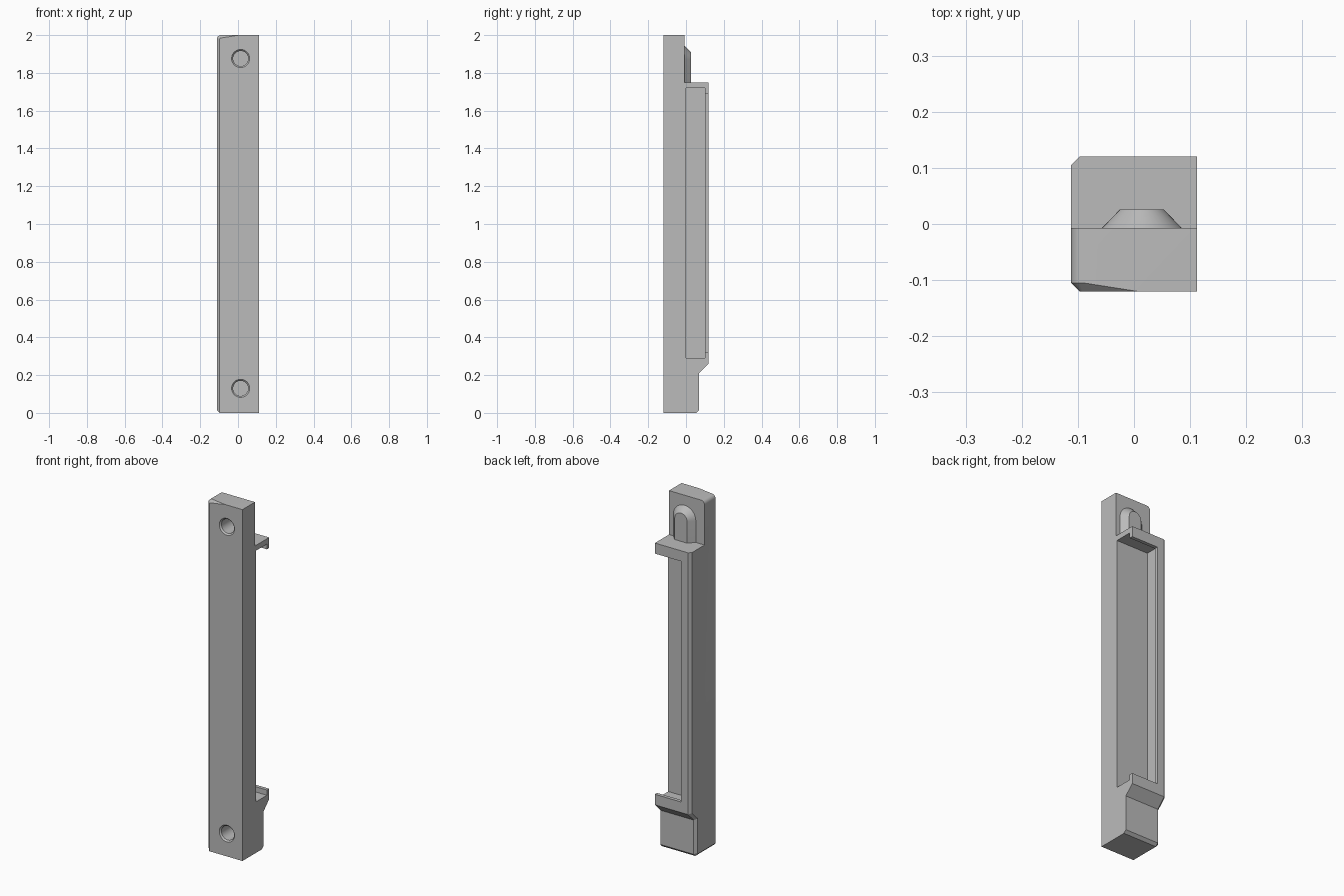
import bpy
import bmesh
import math
from mathutils import Vector

cube = bpy.data.objects.get("Cube")
if cube:
    bpy.data.objects.remove(cube, do_unlink=True)

grey = bpy.data.materials.new("plain_grey")
grey.use_nodes = True
COLOUR = (0.5, 0.5, 0.5, 1)
grey.diffuse_color = COLOUR
grey.node_tree.nodes["Principled BSDF"].inputs["Base Color"].default_value = COLOUR

HALF = 0.112      # half width
FRONT, BACK = -0.12, 0.12
TOP_BACK = -0.007  # rear face of the upper tab
HOLE_X = 0.014


def make_object(name, bm):
    bmesh.ops.recalc_face_normals(bm, faces=bm.faces)
    mesh = bpy.data.meshes.new(name)
    bm.to_mesh(mesh)
    bm.free()
    mesh.materials.append(grey)
    obj = bpy.data.objects.new(name, mesh)
    bpy.context.collection.objects.link(obj)
    return obj


def loft(name, rings):
    """Closed solid through matching rings of points."""
    bm = bmesh.new()
    loops = [[bm.verts.new(p) for p in ring] for ring in rings]
    for a, b in zip(loops, loops[1:]):
        for i in range(len(a)):
            j = (i + 1) % len(a)
            bm.faces.new((a[i], a[j], b[j], b[i]))
    bm.faces.new(loops[0])
    bm.faces.new(loops[-1])
    return make_object(name, bm)


def box(name, x, y, z):
    return loft(name, [[(px, y[0], z[0]), (px, y[1], z[0]),
                        (px, y[1], z[1]), (px, y[0], z[1])] for px in x])


def combine(target, tool, operation):
    tool.hide_render = True
    mod = target.modifiers.new(tool.name, 'BOOLEAN')
    mod.operation = operation
    mod.solver = 'EXACT'
    mod.object = tool
    bpy.context.view_layer.objects.active = target
    bpy.ops.object.modifier_apply(modifier=mod.name)
    bpy.data.objects.remove(tool, do_unlink=True)


# Main bar: side profile extruded across the width
profile = [(FRONT, 0), (0.055, 0), (0.07, 0.015), (0.07, 0.21), (BACK, 0.26),
           (BACK, 1.75), (TOP_BACK, 1.75), (TOP_BACK, 2), (FRONT, 2)]
bar = loft("latch_bar", [[(x, y, z) for y, z in profile] for x in (-HALF, HALF)])

bm = bmesh.new()
bm.from_mesh(bar.data)


def centre(edge):
    return (edge.verts[0].co + edge.verts[1].co) / 2


def bevel(edges, width, segments):
    bmesh.ops.bevel(bm, geom=edges, offset=width, offset_type='OFFSET',
                    segments=segments, profile=0.5, affect='EDGES')


# Rounded upper corner
bevel([e for e in bm.edges if centre(e).x < -0.1 and centre(e).z > 1.99], 0.022, 5)


# Chamfer down the front, under the foot and up the back of the closed side
def on_chamfer(edge):
    c = centre(edge)
    if c.x > -0.08:
        return False
    front = all(abs(v.co.y - FRONT) < 1e-4 for v in edge.verts)
    lower = all(v.co.z < 0.3 for v in edge.verts)
    return front or lower or abs(c.y - BACK) < 1e-4


bevel([e for e in bm.edges if on_chamfer(e)], 0.015, 1)
bm.to_mesh(bar.data)
bm.free()


# Sloped arched boss behind the upper hole
def arch(radius, y):
    arc = [math.pi * i / 20 for i in range(21)]
    points = [(HOLE_X + radius * math.cos(a), y, 1.872 + radius * math.sin(a)) for a in arc]
    return [(HOLE_X + radius, y, 1.735)] + points + [(HOLE_X - radius, y, 1.735)]


boss = loft("arched_boss", [arch(0.071, -0.04), arch(0.071, TOP_BACK), arch(0.039, 0.026)])
combine(bar, boss, 'UNION')

# Slot open to one side, with a narrower opening through the rear lip
combine(bar, box("slot_cutter", (-0.088, 0.3), (0, 0.1), (0.29, 1.72)), 'DIFFERENCE')
combine(bar, box("lip_cutter", (-0.053, 0.3), (0.08, 0.2), (0.32, 1.69)), 'DIFFERENCE')


# Blind round holes with a chamfered rim
def circle(radius, y, z):
    angles = [math.tau * i / 32 for i in range(32)]
    return [Vector((HOLE_X + radius * math.cos(a), y, z + radius * math.sin(a))) for a in angles]


for z in (0.13, 1.876):
    hole = loft("hole_cutter", [circle(0.058, FRONT - 0.01, z), circle(0.04, FRONT + 0.008, z),
                                circle(0.04, -0.004, z)])
    combine(bar, hole, 'DIFFERENCE')

bpy.ops.object.select_all(action='DESELECT')
bar.select_set(True)
bpy.context.view_layer.objects.active = bar
bpy.ops.object.shade_smooth_by_angle(angle=math.radians(25))
